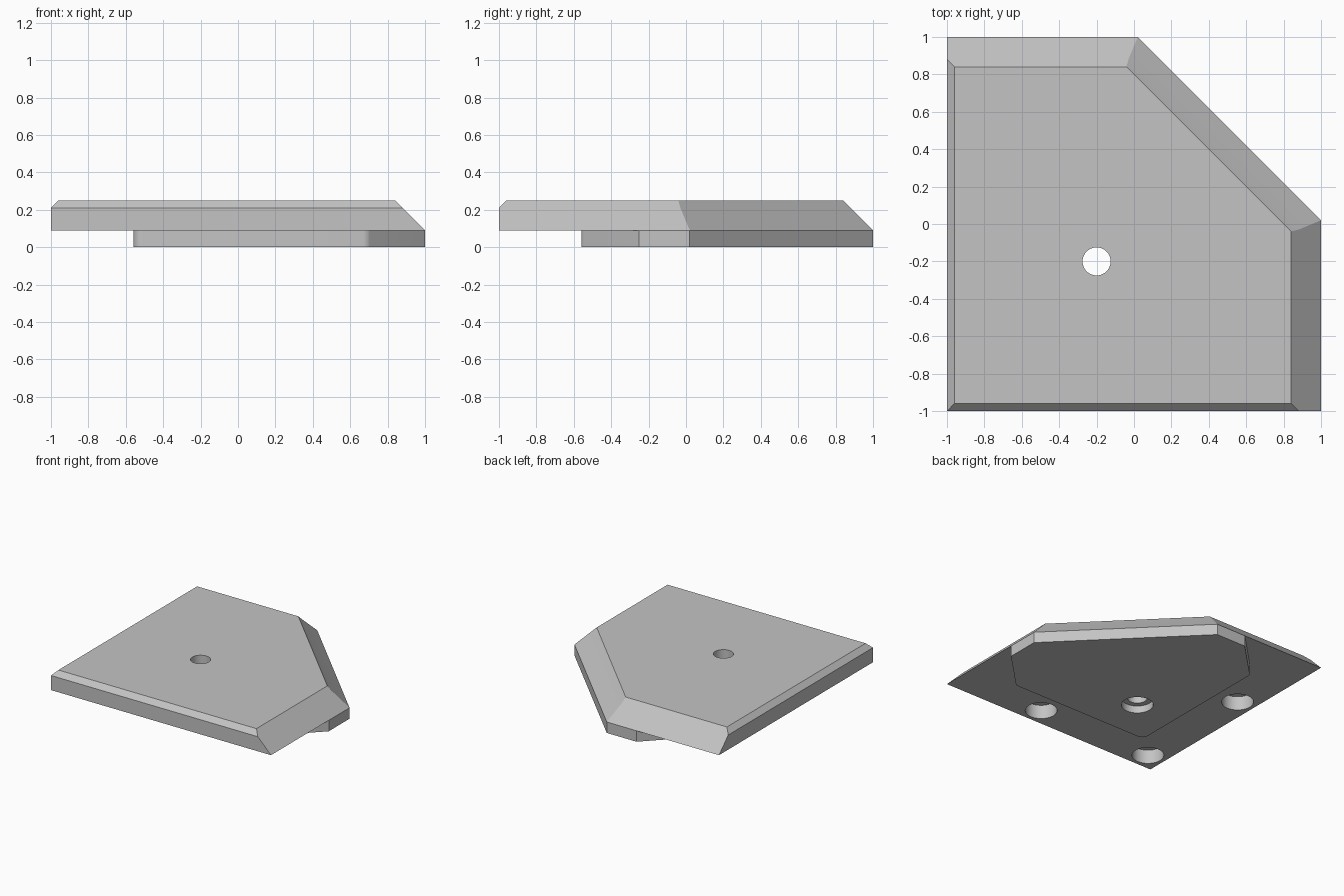
import bpy
import bmesh

default = bpy.data.objects.get("Cube")
if default:
    bpy.data.objects.remove(default, do_unlink=True)

# Single plain grey
grey = bpy.data.materials.new("plain grey")
grey.use_nodes = True
colour = (0.55, 0.55, 0.55, 1)
grey.diffuse_color = colour
grey.node_tree.nodes["Principled BSDF"].inputs["Base Color"].default_value = colour


def outline(low, high, cut):
    """Square from low to high with its back left corner cut off at x + y = cut."""
    return [(low, low), (high, low), (high, cut - high), (cut - high, high), (low, high)]


def loft(name, rings):
    """Closed solid through matching rings of (z, points)."""
    bm = bmesh.new()
    loops = [[bm.verts.new((x, y, z)) for x, y in pts] for z, pts in rings]
    for a, b in zip(loops, loops[1:]):
        n = len(a)
        for i in range(n):
            j = (i + 1) % n
            bm.faces.new((a[i], a[j], b[j], b[i]))
    bm.faces.new(loops[0][::-1])
    bm.faces.new(loops[-1])
    bmesh.ops.recalc_face_normals(bm, faces=bm.faces)
    mesh = bpy.data.meshes.new(name)
    bm.to_mesh(mesh)
    bm.free()
    mesh.materials.append(grey)
    obj = bpy.data.objects.new(name, mesh)
    bpy.context.collection.objects.link(obj)
    return obj


def round_corner(obj, corner, size):
    """Round the upright edge at a corner."""
    bm = bmesh.new()
    bm.from_mesh(obj.data)
    edges = [e for e in bm.edges
             if all(abs(v.co.x - corner[0]) + abs(v.co.y - corner[1]) < 0.001 for v in e.verts)]
    bmesh.ops.bevel(bm, geom=edges, offset=size, offset_type='OFFSET',
                    segments=6, profile=0.5, affect='EDGES')
    bm.to_mesh(obj.data)
    bm.free()


def activate(obj):
    bpy.ops.object.select_all(action='DESELECT')
    obj.select_set(True)
    bpy.context.view_layer.objects.active = obj


def drill(obj, centre, radius, bottom, top):
    """Cut a round upright hole."""
    bpy.ops.mesh.primitive_cylinder_add(vertices=48, radius=radius, depth=top - bottom,
                                        location=(*centre, (top + bottom) / 2))
    cutter = bpy.context.object
    cutter.name = "hole_cutter"
    cutter.hide_render = True
    cutter.data.materials.append(grey)
    mod = obj.modifiers.new("hole", 'BOOLEAN')
    mod.operation = 'DIFFERENCE'
    mod.solver = 'EXACT'
    mod.object = cutter
    activate(obj)
    bpy.ops.object.modifier_apply(modifier=mod.name)
    bpy.data.objects.remove(cutter, do_unlink=True)


BASE, SHOULDER, TOP = 0.09, 0.21, 0.25

# Main plate: sloped back, left and diagonal sides, small chamfer on front and right
plate = loft("main_plate", [
    (BASE, outline(-1, 1, 1.02)),
    (SHOULDER, [(-1, -1), (0.88, -1), (0.88, -0.03), (-0.03, 0.88), (-1, 0.88)]),
    (TOP, outline(-0.96, 0.84, 0.8)),
])

# Raised pad underneath, flush with the diagonal side
pad_points = [(-0.56, -0.56), (0.69, -0.56), (1, -0.25), (1, 0.02),
              (0.02, 1), (-0.25, 1), (-0.56, 0.69)]
pad = loft("bottom_pad", [(0, pad_points), (BASE, pad_points)])
round_corner(pad, pad_points[0], 0.05)
round_corner(pad, pad_points[1], 0.02)
round_corner(pad, pad_points[-1], 0.02)

# Screw hole through both parts, with a wider recess from below
screw = (-0.2, -0.2)
drill(plate, screw, 0.075, 0, 0.4)
drill(pad, screw, 0.075, -0.1, 0.2)
drill(pad, screw, 0.12, -0.05, 0.06)

# Blind round pockets in the underside
for pocket in [(-0.85, -0.85), (0.2, -0.85), (-0.85, 0.2)]:
    drill(plate, pocket, 0.12, 0, 0.205)

# Smooth the round walls, keep the edges sharp
for part in (plate, pad):
    activate(part)
    bpy.ops.object.shade_smooth_by_angle(angle=0.4)
